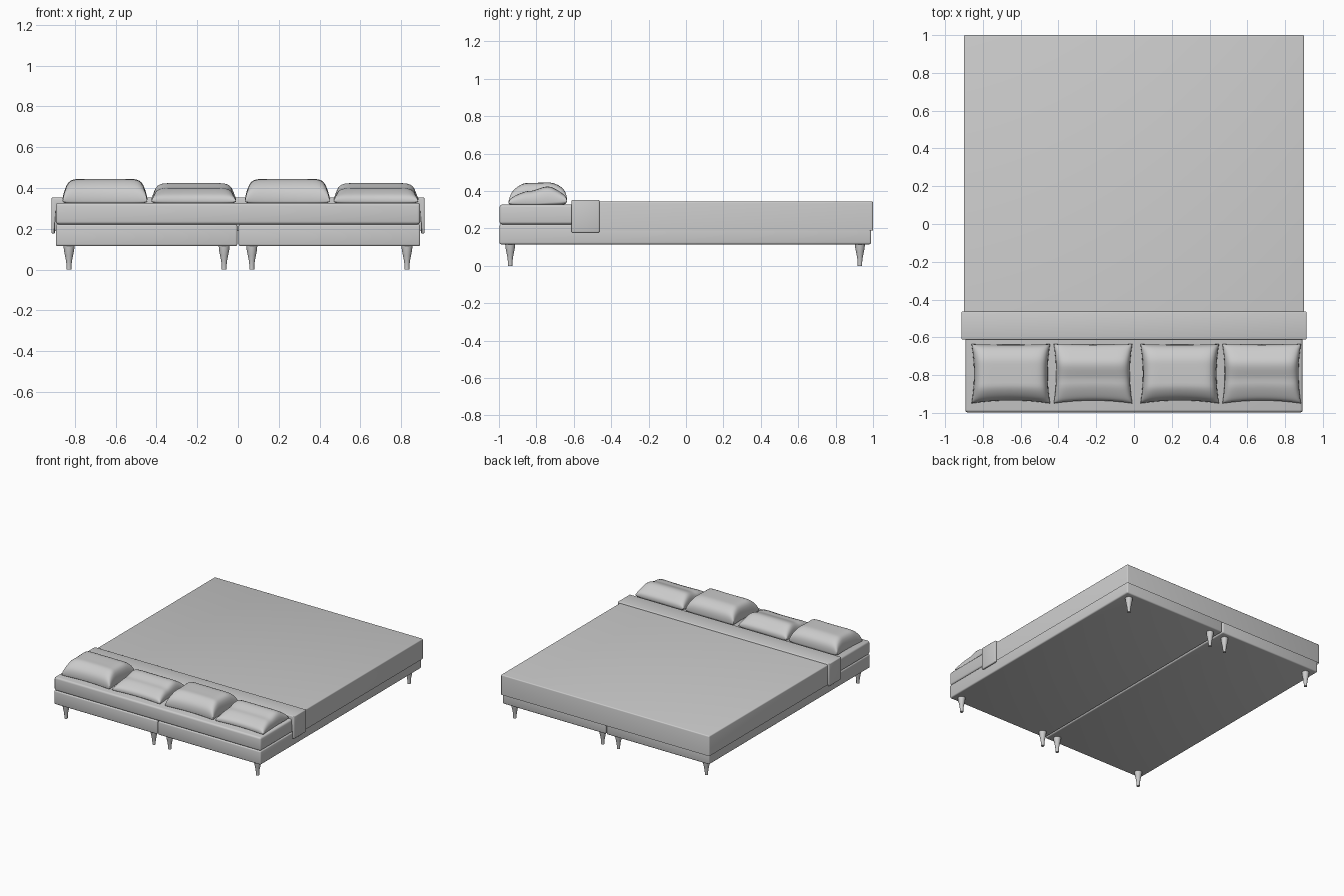
import bpy, bmesh, math

if "Cube" in bpy.data.objects:
    bpy.data.objects.remove(bpy.data.objects["Cube"])


def make(name, bm, angle=35):
    bmesh.ops.recalc_face_normals(bm, faces=bm.faces)
    me = bpy.data.meshes.new(name)
    bm.to_mesh(me)
    bm.free()
    ob = bpy.data.objects.new(name, me)
    bpy.context.collection.objects.link(ob)
    bpy.ops.object.select_all(action='DESELECT')
    bpy.context.view_layer.objects.active = ob
    ob.select_set(True)
    bpy.ops.object.shade_smooth_by_angle(angle=math.radians(angle))
    return ob


def box(name, lo, hi, bevel, segs=3):
    bm = bmesh.new()
    bmesh.ops.create_cube(bm, size=1)
    for v in bm.verts:
        v.co = [(a + b) / 2 + c * (b - a) for a, b, c in zip(lo, hi, v.co)]
    bmesh.ops.bevel(bm, geom=bm.edges[:], offset=bevel, segments=segs,
                    profile=0.5, affect='EDGES')
    return make(name, bm)


# Split base and mattress
box("base_left", (-0.893, -0.997, 0.115), (-0.003, 0.99, 0.222), 0.01)
box("base_right", (0.003, -0.997, 0.115), (0.893, 0.99, 0.222), 0.01)
box("mattress", (-0.893, -0.997, 0.222), (0.893, 0.988, 0.327), 0.014)

# Turned tapered legs
LEG = [(0.027, 0.117), (0.025, 0.095), (0.020, 0.07), (0.015, 0.045), (0.012, 0.02),
       (0.012, 0.0)]


def leg(name, x, y, n=20):
    bm = bmesh.new()
    rings = [[bm.verts.new((x + r * math.cos(2 * math.pi * i / n),
                            y + r * math.sin(2 * math.pi * i / n), z))
              for i in range(n)] for r, z in LEG]
    for a, b in zip(rings, rings[1:]):
        for i in range(n):
            bm.faces.new((a[i], a[(i + 1) % n], b[(i + 1) % n], b[i]))
    bm.faces.new(rings[0])
    bm.faces.new(rings[-1])
    make(name, bm)


for i, x in enumerate((-0.828, -0.068, 0.068, 0.828)):
    leg(f"front_leg_{i + 1}", x, -0.94)
    leg(f"back_leg_{i + 1}", x, 0.93)

# Duvet: open cover hanging over the sides and foot
bm = bmesh.new()
bmesh.ops.create_cube(bm, size=1)
for v in bm.verts:
    v.co = (v.co.x * 1.802, 0.227 + v.co.y * 1.546, 0.266 + v.co.z * 0.156)
bm.normal_update()
open_faces = [f for f in bm.faces if f.normal.z < -0.9 or f.normal.y < -0.9]
bmesh.ops.delete(bm, geom=open_faces, context='FACES')
edges = [e for e in bm.edges if len(e.link_faces) == 2]
bmesh.ops.bevel(bm, geom=edges, offset=0.008, segments=3, profile=0.5, affect='EDGES')
make("duvet", bm)

# Folded-back band: U-shaped strip straddling the mattress
bm = bmesh.new()
outline = [(-0.914, 0.177), (-0.914, 0.353), (0.914, 0.353), (0.914, 0.177),
           (0.896, 0.177), (0.896, 0.33), (-0.896, 0.33), (-0.896, 0.177)]
ends = [[bm.verts.new((x, y, z)) for x, z in outline] for y in (-0.612, -0.463)]
for e in ends:
    bm.faces.new(e)
for i in range(8):
    j = (i + 1) % 8
    bm.faces.new((ends[0][i], ends[0][j], ends[1][j], ends[1][i]))
bmesh.ops.bevel(bm, geom=bm.edges[:], offset=0.006, segments=3, profile=0.5, affect='EDGES')
make("duvet_fold", bm)


# Pillows: pinched outline, height profile from front to back
def lerp(profile, y):
    for (a, p), (b, q) in zip(profile, profile[1:]):
        if y <= b:
            t = (y - a) / (b - a)
            t = t * t * (3 - 2 * t)
            return p + (q - p) * t
    return profile[-1][1]


def pillow(name, cx, profile, n=28):
    bm = bmesh.new()
    floor = 0.322
    grids = []
    for top in (True, False):
        g = []
        for i in range(n + 1):
            u = math.sin((i / n - 0.5) * math.pi)
            row = []
            for j in range(n + 1):
                v = math.sin((j / n - 0.5) * math.pi)
                x = cx + 0.208 * u * (1 - 0.06 * (1 - v * v))
                pinch = 0.10 if v < 0 else 0.02
                y = -0.793 + 0.157 * v * (1 - pinch * (1 - u * u))
                edge = ((1 - u ** 10) * (1 - abs(v) ** 7)) ** 0.4
                seam = floor + 0.012 + 0.012 * max(v, 0)
                if top:
                    z = seam + (lerp(profile, v) - seam) * edge
                else:
                    z = seam - (seam - floor) * edge
                row.append(bm.verts.new((x, y, z)))
            g.append(row)
        grids.append(g)
    for g in grids:
        for i in range(n):
            for j in range(n):
                bm.faces.new((g[i][j], g[i + 1][j], g[i + 1][j + 1], g[i][j + 1]))
    bmesh.ops.remove_doubles(bm, verts=bm.verts[:], dist=0.0002)
    make(name, bm, 80)


HIGH = [(-1, 0.415), (-0.4, 0.443), (0.4, 0.445), (1, 0.425)]
LOW = [(-1, 0.375), (-0.3, 0.40), (0.35, 0.424), (1, 0.39)]
for i, (cx, prof) in enumerate(((-0.652, HIGH), (-0.217, LOW), (0.242, HIGH), (0.676, LOW))):
    pillow(f"pillow_{i + 1}", cx, prof)
